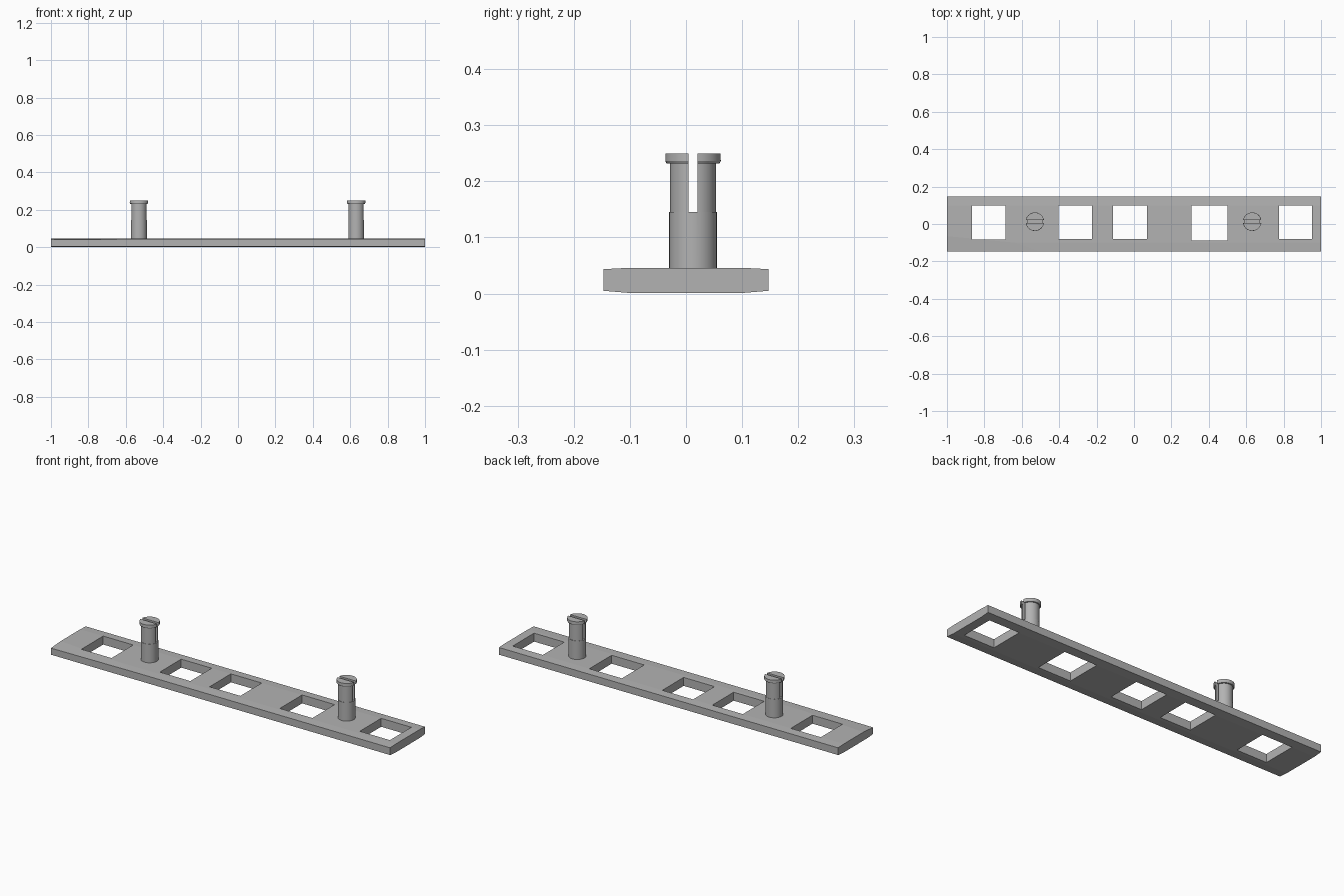
import bpy, bmesh
from math import tau, radians
from mathutils import Vector, Matrix

if "Cube" in bpy.data.objects:
    bpy.data.objects.remove(bpy.data.objects["Cube"], do_unlink=True)

grey = bpy.data.materials.new("plain grey")
grey.use_nodes = True
colour = (0.45, 0.45, 0.45, 1)
grey.diffuse_color = colour
grey.node_tree.nodes["Principled BSDF"].inputs["Base Color"].default_value = colour


def make_object(name, bm):
    bmesh.ops.recalc_face_normals(bm, faces=bm.faces)
    mesh = bpy.data.meshes.new(name)
    bm.to_mesh(mesh)
    bm.free()
    mesh.materials.append(grey)
    obj = bpy.data.objects.new(name, mesh)
    bpy.context.collection.objects.link(obj)
    return obj


def add_box(bm, low, high):
    low, high = Vector(low), Vector(high)
    place = Matrix.Translation((low + high) / 2) @ Matrix.Diagonal((*(high - low), 1))
    bmesh.ops.create_cube(bm, size=1, matrix=place)


def select_only(obj):
    bpy.ops.object.select_all(action="DESELECT")
    obj.select_set(True)
    bpy.context.view_layer.objects.active = obj


def cut(obj, boxes):
    bm = bmesh.new()
    for low, high in boxes:
        add_box(bm, low, high)
    cutter = make_object("cutter", bm)
    cutter.hide_render = True
    mod = obj.modifiers.new("cut", "BOOLEAN")
    mod.operation = "DIFFERENCE"
    mod.solver = "EXACT"
    mod.object = cutter
    select_only(obj)
    bpy.ops.object.modifier_apply(modifier=mod.name)
    bpy.data.objects.remove(cutter, do_unlink=True)


# Long plate with slightly crowned top and bottom
half = [(0.147, 0.0435), (0.1, 0.046)]
under = [(0.1, 0.001), (0.147, 0.005)]
section = half + [(-y, z) for y, z in half[::-1] + under[::-1]] + under
bm = bmesh.new()
end = bm.faces.new([bm.verts.new((-1, y, z)) for y, z in section])
side = bmesh.ops.extrude_face_region(bm, geom=[end], use_keep_orig=True)["geom"]
bmesh.ops.translate(bm, vec=(2, 0, 0),
                    verts=[g for g in side if isinstance(g, bmesh.types.BMVert)])

# Shallow sloped facet on the front right corner
a, b, c = Vector((-1, -0.065, 0.046)), Vector((-0.5, -0.147, 0.0435)), Vector((-1, -0.147, 0.04))
normal = (b - a).cross(c - a)
if normal.z < 0:
    normal.negate()
bmesh.ops.bisect_plane(bm, geom=bm.verts[:] + bm.edges[:] + bm.faces[:],
                       plane_co=a, plane_no=normal.normalized(), clear_outer=True)
bmesh.ops.holes_fill(bm, edges=[e for e in bm.edges if e.is_boundary], sides=0)
plate = make_object("plate", bm)

# Five square windows
windows = [(-0.865, -0.688, -0.083), (-0.405, -0.225, -0.08), (-0.112, 0.07, -0.08),
           (0.308, 0.5, -0.088), (0.774, 0.952, -0.08)]
cut(plate, [((x0, y0, -0.1), (x1, 0.1, 0.1)) for x0, x1, y0 in windows])

# Split snap posts with a lipped head
outline = [(0, 0.03), (0.0425, 0.03), (0.0425, 0.145), (0.041, 0.145), (0.041, 0.232),
           (0.047, 0.232), (0.0495, 0.236), (0.049, 0.25), (0, 0.25)]
for name, x in (("right_post", -0.53), ("left_post", 0.632)):
    bm = bmesh.new()
    points = [bm.verts.new((r, 0, z)) for r, z in outline]
    edges = [bm.edges.new(pair) for pair in zip(points, points[1:])]
    bmesh.ops.spin(bm, geom=points + edges, cent=(0, 0, 0), axis=(0, 0, 1),
                   angle=tau, steps=40)
    bmesh.ops.remove_doubles(bm, verts=bm.verts, dist=0.0001)
    bmesh.ops.translate(bm, vec=(x, 0.0125, 0), verts=bm.verts)
    post = make_object(name, bm)
    cut(post, [((x - 0.1, 0.0045, 0.145), (x + 0.1, 0.0205, 0.3))])
    select_only(post)
    bpy.ops.object.shade_smooth_by_angle(angle=radians(25))
